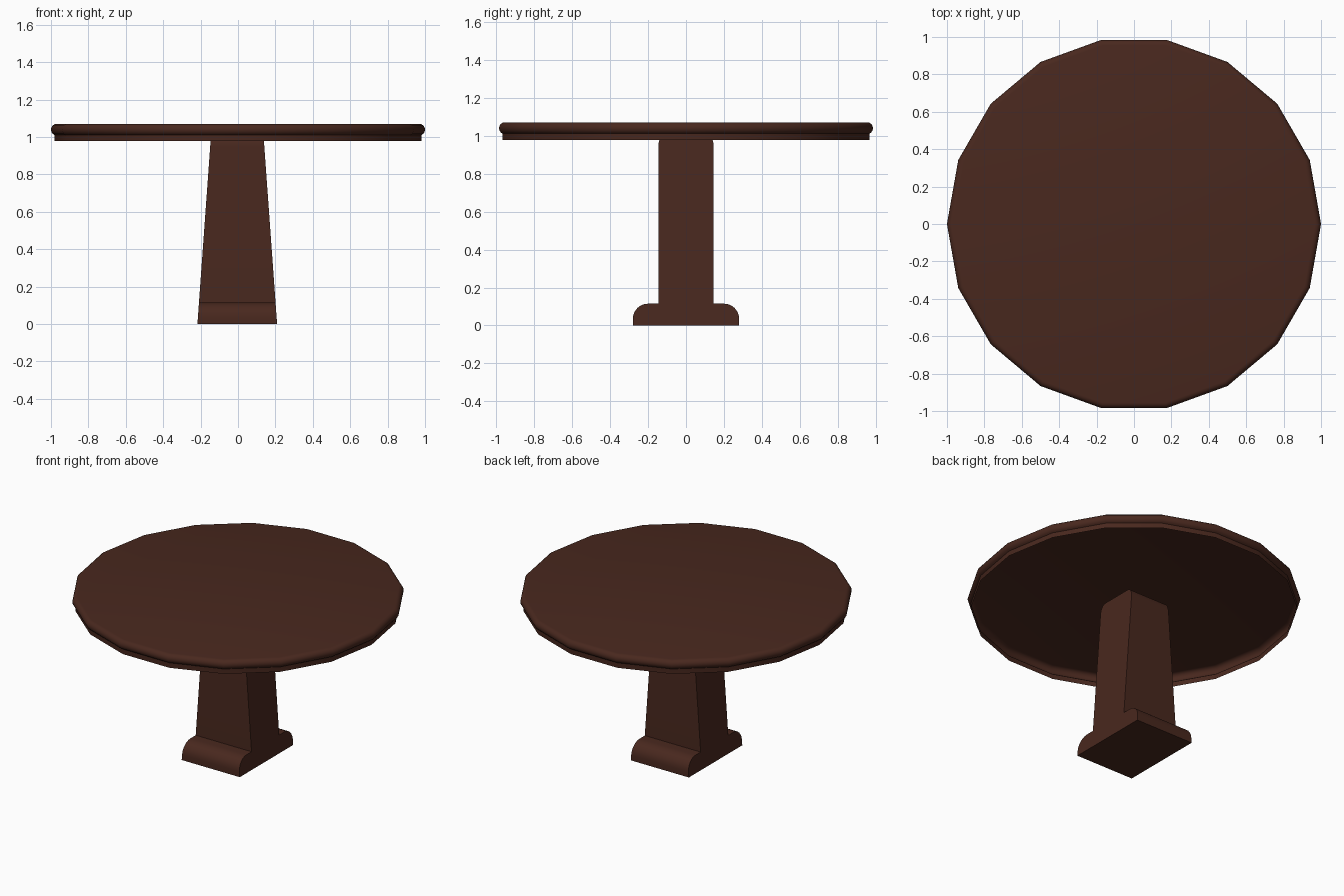
import bpy, bmesh, math

if "Cube" in bpy.data.objects:
    bpy.data.objects.remove(bpy.data.objects["Cube"])

wood = bpy.data.materials.new("dark brown wood")
wood.diffuse_color = (0.066, 0.021, 0.013, 1)
wood.use_nodes = True
wood.node_tree.nodes["Principled BSDF"].inputs["Base Color"].default_value = wood.diffuse_color


def finish(name, bm, angle):
    me = bpy.data.meshes.new(name)
    bm.to_mesh(me)
    bm.free()
    me.materials.append(wood)
    ob = bpy.data.objects.new(name, me)
    bpy.context.collection.objects.link(ob)
    bpy.ops.object.select_all(action='DESELECT')
    bpy.context.view_layer.objects.active = ob
    ob.select_set(True)
    bpy.ops.object.shade_smooth_by_angle(angle=math.radians(angle))
    return ob


def arc(cx, cz, a, b, start, end, n):
    return [(cx + a * math.cos(math.radians(start + (end - start) * i / n)),
             cz + b * math.sin(math.radians(start + (end - start) * i / n)))
            for i in range(n + 1)]


def lathe(name, profile, sides=18):
    """Shell from an (radius, z) outline, bottom to top, closed on top only."""
    bm = bmesh.new()
    rings = [[bm.verts.new((r * math.cos(math.tau * i / sides),
                            r * math.sin(math.tau * i / sides), z))
              for i in range(sides)] for r, z in profile]
    for lo, hi in zip(rings, rings[1:]):
        for i in range(sides):
            j = (i + 1) % sides
            bm.faces.new((lo[i], lo[j], hi[j], hi[i]))
    bm.faces.new(rings[-1])
    return finish(name, bm, 30)


# Table top: rounded edge over a slightly smaller lip, hollow underneath
lathe("table_top", [(0.98, 0.977), (0.98, 1.008)]
      + arc(0.97, 1.039, 0.030, 0.031, -70, 90, 7))

# Pedestal: footed outline in the y-z plane, tapering in x with height
half = [(0.28, 0.0)]
half += arc(0.20, 0.035, 0.08, 0.08, 0, 90, 6)
half += [(0.145, 0.115), (0.145, 0.95)]
half += arc(0.105, 0.95, 0.04, 0.058, 0, 90, 5)[1:]
outline = half + [(-y, z) for y, z in reversed(half)]

bm = bmesh.new()
sides = []
for s in (-1, 1):
    sides.append([bm.verts.new((-0.004 + s * (0.213 - 0.072 * z), y, z))
                  for y, z in outline])
n = len(outline)
for i in range(n):
    j = (i + 1) % n
    bm.faces.new((sides[0][i], sides[0][j], sides[1][j], sides[1][i]))
bm.faces.new(sides[0][::-1])
bm.faces.new(sides[1])
bmesh.ops.recalc_face_normals(bm, faces=bm.faces)
finish("pedestal", bm, 30)
